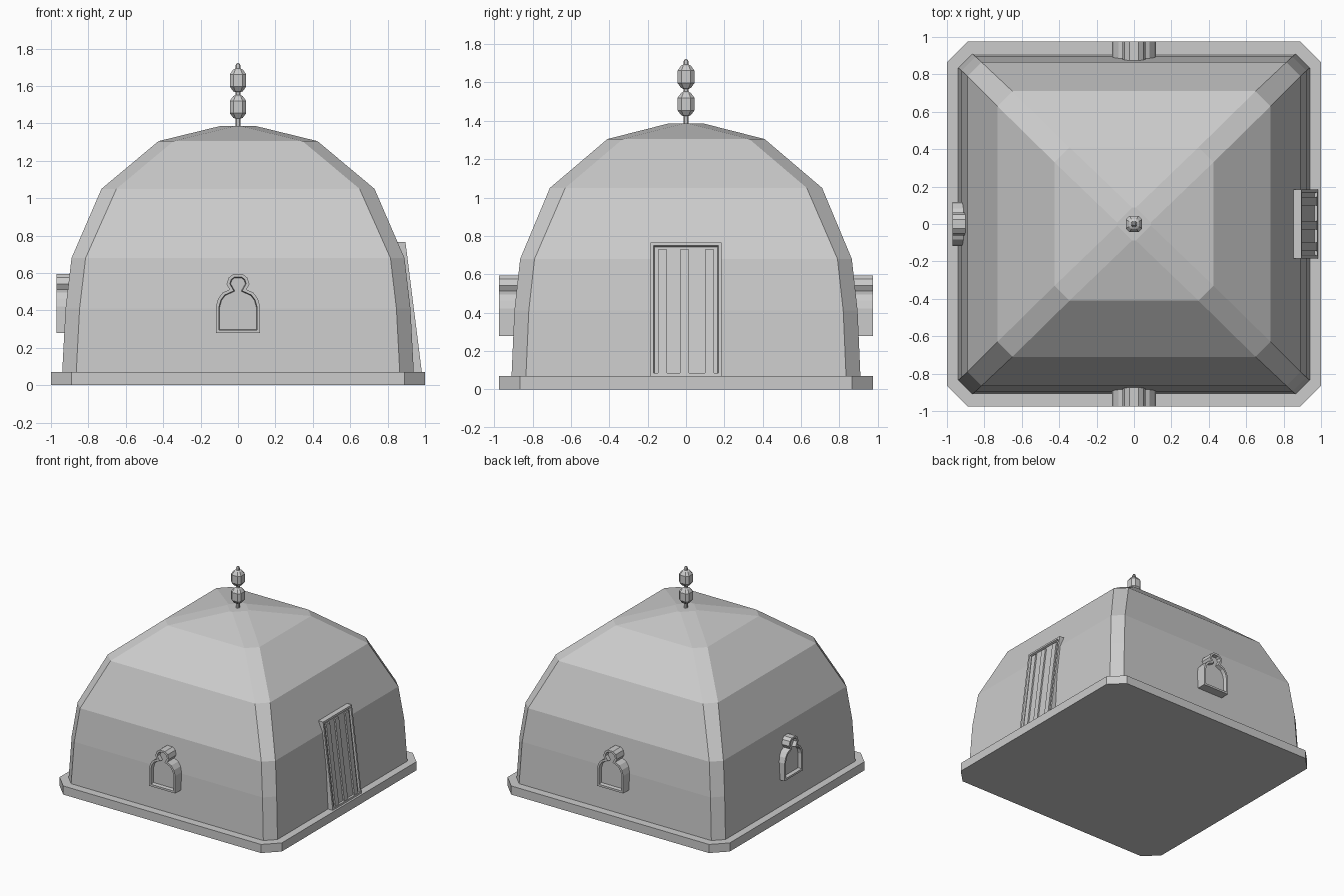
import bpy, bmesh
from mathutils import Matrix, Vector
from math import pi

if "Cube" in bpy.data.objects:
    bpy.data.objects.remove(bpy.data.objects["Cube"])


def finish(bm, name):
    bmesh.ops.recalc_face_normals(bm, faces=bm.faces)
    me = bpy.data.meshes.new(name)
    bm.to_mesh(me)
    bm.free()
    ob = bpy.data.objects.new(name, me)
    bpy.context.collection.objects.link(ob)
    return ob


def loft(name, rings):
    """Stack chamfered rectangles (half x, half y, chamfer, z) into a solid."""
    bm = bmesh.new()
    prev = None
    for hx, hy, c, z in rings:
        pts = [(hx, hy - c), (hx - c, hy), (c - hx, hy), (-hx, hy - c),
               (-hx, c - hy), (c - hx, -hy), (hx - c, -hy), (hx, c - hy)]
        ring = [bm.verts.new((x, y, z)) for x, y in pts]
        if prev:
            for i in range(8):
                j = (i + 1) % 8
                bm.faces.new((prev[i], prev[j], ring[j], ring[i]))
        else:
            bm.faces.new(ring[::-1])
        prev = ring
    bm.faces.new(prev)
    return finish(bm, name)


def relief(name, outline, place, depth, insets=()):
    """Extrude a (u, z) outline outwards, then inset its front face."""
    bm = bmesh.new()
    back = [bm.verts.new(place(u, z, -depth)) for u, z in outline]
    front = [bm.verts.new(place(u, z, 0)) for u, z in outline]
    n = len(outline)
    for i in range(n):
        j = (i + 1) % n
        bm.faces.new((back[i], back[j], front[j], front[i]))
    bm.faces.new(back[::-1])
    face = bm.faces.new(front)
    bmesh.ops.recalc_face_normals(bm, faces=bm.faces)
    for thick, d in insets:
        bmesh.ops.inset_individual(bm, faces=[face], thickness=thick,
                                   depth=d, use_even_offset=True)
    return finish(bm, name)


def rect(u0, u1, z0, z1):
    return [(u0, z0), (u1, z0), (u1, z1), (u0, z1)]


# Plinth and stepped dome with chamfered corners
loft("plinth", [(1, .975, .11, 0), (1, .975, .11, .07)])
loft("dome", [(.94, .91, .075, .065), (.922, .895, .075, .41),
              (.89, .865, .075, .68), (.73, .71, .08, 1.05),
              (.425, .41, .08, 1.305), (.09, .088, .08, 1.387)])

# Finial: thin rod carrying two chamfered beads
bead = [(.014, 0), (.026, .005), (.044, .03), (.044, .095), (.026, .12), (.014, .127)]
profile = [(.012, 1.37)]
for z0 in (1.425, 1.567):
    profile += [(r, z0 + z) for r, z in bead]
profile += [(.013, 1.71), (.006, 1.722)]
loft("finial", [(r, r, r * .45, z) for r, z in profile])

# Keyhole windows on front, back and left
half = [(.118, .278), (.118, .42), (.106, .463), (.082, .495), (.045, .512),
        (.061, .54), (.05, .575), (.025, .594)]
keyhole = half + [(-u, z) for u, z in reversed(half)]
for name, angle, dist in (("front_window", 0, .975), ("back_window", pi, .975),
                          ("left_window", -pi / 2, .97)):
    rot = Matrix.Rotation(angle, 3, 'Z')
    relief(name, keyhole, lambda u, z, w: rot @ Vector((u, -dist - w, z)),
           .11, ((.016, 0), (.004, -.03)))


# Leaning plank door on the right
def door_place(u, z, w):
    return Vector((.983 - (z - .07) * .126 + w, u, z))


relief("door_frame", rect(-.185, .185, .068, .765), door_place, .055,
       ((.016, 0), (.004, -.015)))
for i, u in enumerate((-.122, -.007, .122)):
    relief(f"door_slat_{i + 1}", rect(u - .023, u + .023, .085, .73),
           lambda a, z, w: door_place(a, z, w - .003), .02)
